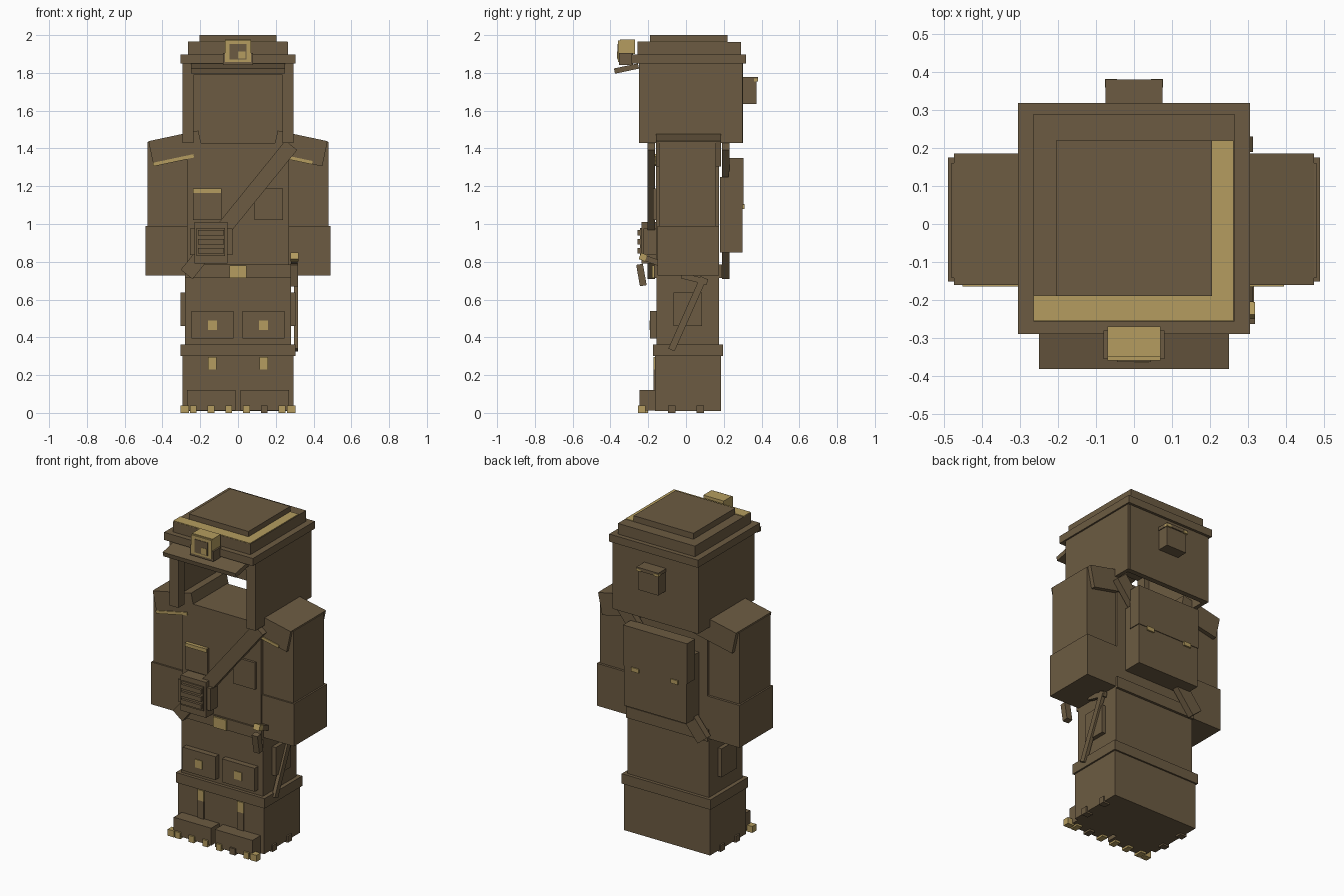
import bpy
from math import radians
from mathutils import Vector

cube = bpy.data.objects.get("Cube")
if cube:
    bpy.data.objects.remove(cube, do_unlink=True)


def material(name, rgb):
    mat = bpy.data.materials.new(name)
    mat.use_nodes = True
    colour = (*rgb, 1)
    mat.diffuse_color = colour
    shader = next(n for n in mat.node_tree.nodes if n.type == "BSDF_PRINCIPLED")
    shader.inputs["Base Color"].default_value = colour
    return mat


brown = material("earth brown", (.15, .105, .054))
tan = material("brass tan", (.46, .335, .115))


def block(name, centre, size, mat=brown, axis=None, tilt=0):
    """Flat-shaded box given by centre and size, optionally tilted on one axis."""
    bpy.ops.mesh.primitive_cube_add(size=1, location=centre)
    part = bpy.context.object
    part.name = part.data.name = name
    part.scale = size
    if axis is not None:
        part.rotation_euler[axis] = radians(tilt)
    part.data.materials.append(mat)
    return part


def box(name, x, y, z, mat=brown):
    """Box given by ranges; a single x number means a half width about the centre."""
    if not isinstance(x, tuple):
        x = (-x, x)
    spans = [sorted(x), sorted(y), sorted(z)]
    centre = Vector([(low + high) / 2 for low, high in spans])
    size = Vector([high - low for low, high in spans])
    return block(name, centre, size, mat)


def pair(name, x, y, z, mat=brown):
    """The same box on the left (+x) and right (-x) sides."""
    for side, sign in (("left", 1), ("right", -1)):
        box(f"{side}_{name}", (sign * x[0], sign * x[1]), y, z, mat)


# Boots with toe caps and cleats
box("boots", .295, y=(-.165, .185), z=(.01, .3))
pair("toe_cap", (.013, .27), y=(-.245, -.16), z=(.012, .12))
for index in range(6):
    x = -.237 + index * .094
    colour = brown if index == 4 else tan
    box(f"front_cleat_{index}", (x - .018, x + .018), y=(-.255, -.2), z=(0, .04), mat=colour)
for end, y in (("toe", -.25), ("front", -.09), ("rear", .06)):
    colour = tan if end == "toe" else brown
    pair(f"{end}_side_cleat", (.26, .305), y=(y - .005, y + .035), z=(0, .04), mat=colour)
pair("shin_strip", (.115, .158), y=(-.172, -.16), z=(.12, .23))
pair("shin_buckle", (.115, .158), y=(-.173, -.16), z=(.23, .295), mat=tan)
box("boot_cuff", .305, y=(-.175, .195), z=(.3, .362))

# Legs with knee and thigh patches
box("legs", .28, y=(-.155, .175), z=(.36, .73))
pair("knee_pad", (.023, .247), y=(-.19, -.15), z=(.395, .54))
pair("knee_badge", (.11, .16), y=(-.194, -.18), z=(.44, .49), mat=tan)
pair("thigh_pocket", (.27, .305), y=(-.065, .085), z=(.46, .637))

# Torso and belt
box("torso", .27, y=(-.16, .175), z=(.72, 1.43))
box("belt", .28, y=(-.17, .19), z=(.715, .785))
box("belt_buckle", .045, y=(-.18, -.16), z=(.715, .78), mat=tan)
pair("chest_pocket", (.087, .238), y=(-.175, -.15), z=(1.02, 1.187))
box("right_pocket_flap", (-.238, -.09), y=(-.182, -.15), z=(1.165, 1.187), mat=tan)

# Arms, sleeves and sloping shoulder pads
pair("upper_arm", (.265, .48), y=(-.142, .16), z=(.98, 1.435))
pair("sleeve", (.265, .49), y=(-.152, .175), z=(.727, .99))
for side, sign in (("left", 1), ("right", -1)):
    block(f"{side}_shoulder_pad", (sign * .328, .013, 1.4), (.27, .346, .136),
          axis=1, tilt=sign * 12)
block("left_pad_trim", (.33, -.16, 1.338), (.13, .01, .018), tan, axis=1, tilt=12)
block("right_pad_trim", (-.342, -.16, 1.338), (.22, .01, .018), tan, axis=1, tilt=-12)

# Diagonal strap across chest and back
for face, y in (("chest", -.185), ("back", .21)):
    block(f"{face}_strap", (.005, y, 1.075), (.88, .04, .08), axis=1, tilt=-51)

# Ribbed respirator box on the strap
box("filter_body", (-.23, -.055), y=(-.235, -.16), z=(.79, 1.01))
box("filter_sides", (-.255, -.03), y=(-.225, -.16), z=(.835, .975))
box("filter_frame", (-.22, -.07), y=(-.243, -.2), z=(.83, .98))
for index in range(3):
    z = .845 + index * .047
    box(f"filter_rib_{index}", (-.213, -.075), y=(-.258, -.23), z=(z, z + .028))

# Backpack with lid and clasps
box("backpack", .215, y=(.18, .3), z=(.85, 1.25))
box("backpack_lid", .22, y=(.225, .304), z=(1.1, 1.35))
pair("backpack_clasp", (.11, .16), y=(.29, .31), z=(1.08, 1.105), mat=tan)

# Pick hung on the left thigh
block("pick_handle", (.307, .008, .525), (.022, .036, .42), axis=0, tilt=-24)
block("pick_head", (.305, .045, .71), (.022, .14, .03), axis=0, tilt=-14)

# Torch clipped to the left of the belt
block("torch_grip", (.298, -.236, .73), (.04, .036, .115), axis=0, tilt=10)
block("torch_arm", (.298, -.19, .81), (.036, .1, .03), axis=0, tilt=-20)
block("torch_cap", (.298, -.228, .825), (.042, .035, .036), tan, axis=0, tilt=-20)

# Hollow hood, open at the face and underneath
pair("hood_wall", (.27, .295), y=(-.22, .3), z=(1.43, 1.86))
pair("hood_post", (.235, .295), y=(-.25, -.19), z=(1.43, 1.86))
box("hood_back", .28, y=(.27, .302), z=(1.43, 1.86))
box("hood_brow", .25, y=(-.25, -.2), z=(1.79, 1.86))
block("visor", (0, -.315, 1.823), (.5, .13, .028), axis=0, tilt=12)

# Stepped helmet crown with a tan ledge
box("helmet_rim", .305, y=(-.29, .318), z=(1.85, 1.897))
box("helmet_step", .265, y=(-.257, .29), z=(1.89, 1.963))
box("helmet_top", .205, y=(-.19, .22), z=(1.96, 2))
box("front_ledge", (-.265, .262), y=(-.256, -.188), z=(1.96, 1.967), mat=tan)
box("left_ledge", (.203, .262), y=(-.19, .22), z=(1.96, 1.967), mat=tan)

# Head lamp
box("lamp_bracket", .08, y=(-.355, -.28), z=(1.842, 1.905))
box("lamp_hood", .07, y=(-.35, -.27), z=(1.9, 1.977), mat=tan)
box("lamp_frame", .07, y=(-.36, -.34), z=(1.857, 1.972), mat=tan)
box("lamp_lens", .045, y=(-.363, -.35), z=(1.87, 1.952))
box("lamp_glint", (0, .04), y=(-.365, -.35), z=(1.875, 1.912), mat=tan)

# Battery box on the back of the helmet
box("battery", .07, y=(.29, .372), z=(1.635, 1.76))
box("battery_lid", .075, y=(.29, .38), z=(1.757, 1.778))
pair("battery_clip", (.045, .077), y=(.36, .382), z=(1.755, 1.77), mat=tan)
